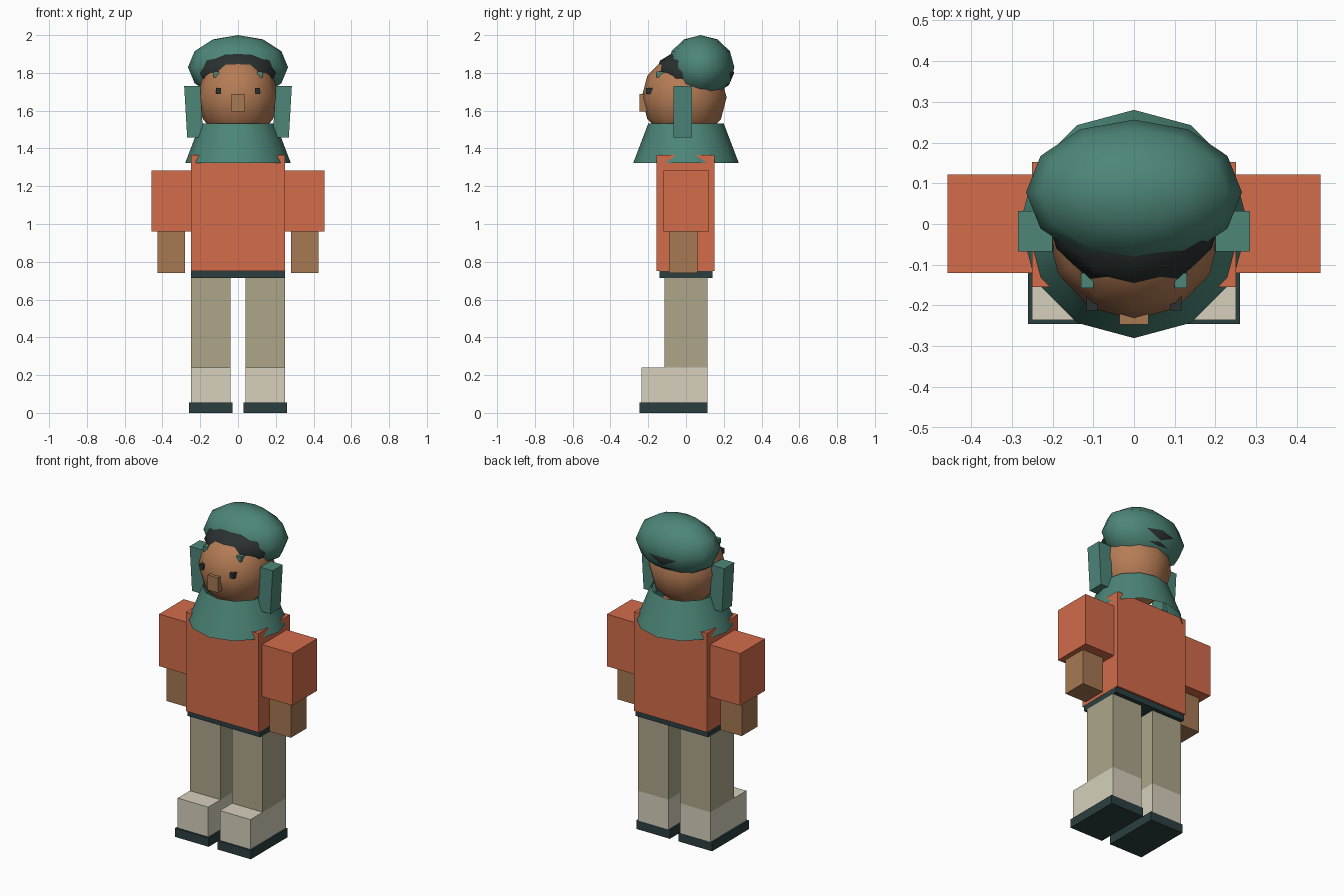
import bpy, bmesh, math

if "Cube" in bpy.data.objects:
    bpy.data.objects.remove(bpy.data.objects["Cube"])


def material(name, hex_code):
    rgb = [int(hex_code[i:i + 2], 16) / 255 for i in (0, 2, 4)]
    lin = [((c + 0.055) / 1.055) ** 2.4 for c in rgb]
    mat = bpy.data.materials.new(name)
    mat.diffuse_color = (*lin, 1)
    mat.use_nodes = True
    mat.node_tree.nodes["Principled BSDF"].inputs["Base Color"].default_value = mat.diffuse_color
    return mat


TEAL = material("teal_cloth", "4D8679")
DARK = material("dark_trim", "2B3F40")
HAIR = material("dark_hair", "2A3130")
ORANGE = material("orange_cloth", "D26C4A")
SKIN = material("skin", "B57C55")
HAND = material("hand_skin", "A67852")
KHAKI = material("khaki_cloth", "ADA68A")
CREAM = material("cream_leather", "D6D0BC")


def finish(name, bm, mat, smooth=False):
    bmesh.ops.recalc_face_normals(bm, faces=bm.faces)
    for f in bm.faces:
        f.smooth = smooth
    mesh = bpy.data.meshes.new(name)
    bm.to_mesh(mesh)
    bm.free()
    mesh.materials.append(mat)
    obj = bpy.data.objects.new(name, mesh)
    bpy.context.collection.objects.link(obj)
    return obj


def box(name, mat, xs, ys, zs, bottom_shift=0):
    """Box from min/max pairs; bottom_shift slides the bottom face along x."""
    bm = bmesh.new()
    bmesh.ops.create_cube(bm, size=1)
    for v in bm.verts:
        low = v.co.z < 0
        v.co = [r[0] if c < 0 else r[1] for c, r in zip(v.co, (xs, ys, zs))]
        if low:
            v.co.x += bottom_shift
    return finish(name, bm, mat)


def pair(name, mat, xs, ys, zs, bottom_shift=0):
    box("right_" + name, mat, xs, ys, zs, bottom_shift)
    box("left_" + name, mat, (-xs[1], -xs[0]), ys, zs, -bottom_shift)


def ball(name, mat, centre, radii):
    bm = bmesh.new()
    bmesh.ops.create_uvsphere(bm, u_segments=12, v_segments=6, radius=1)
    for v in bm.verts:
        v.co = [c + p * r for c, p, r in zip(centre, v.co, radii)]
    return finish(name, bm, mat, True)


# Shoes and legs
pair("sole", DARK, (0.03, 0.26), (-0.245, 0.115), (0, 0.055))
pair("shoe", CREAM, (0.04, 0.25), (-0.235, 0.115), (0.055, 0.24))
pair("leg", KHAKI, (0.04, 0.25), (-0.115, 0.115), (0.24, 0.715))

# Torso and belt
box("belt", DARK, (-0.249, 0.249), (-0.14, 0.14), (0.715, 0.752))
box("torso", ORANGE, (-0.25, 0.25), (-0.155, 0.152), (0.75, 1.365))

# Arms
pair("sleeve", ORANGE, (0.245, 0.458), (-0.12, 0.122), (0.96, 1.283))
pair("hand", HAND, (0.28, 0.427), (-0.09, 0.062), (0.74, 0.96))

# Flared neck scarf, open at both ends
bm = bmesh.new()
bmesh.ops.create_cone(bm, cap_ends=False, segments=12,
                      radius1=0.28, radius2=0.2, depth=0.21)
bmesh.ops.translate(bm, verts=bm.verts, vec=(0, 0, 1.427))
finish("neck_scarf", bm, TEAL, True)

# Head, hair and cap
ball("head", SKIN, (0, -0.01, 1.67), (0.215, 0.225, 0.23))
ball("hair", HAIR, (0, 0.045, 1.8), (0.22, 0.21, 0.13))
ball("cap", TEAL, (0, 0.078, 1.83), (0.265, 0.178, 0.17))

# Hanging side flaps
pair("side_flap", TEAL, (0.2, 0.285), (-0.067, 0.032), (1.457, 1.73), -0.016)

# Face
pair("eye", HAIR, (0.09, 0.117), (-0.212, -0.15), (1.688, 1.72))
pair("brow", TEAL, (0.1, 0.13), (-0.157, -0.12), (1.775, 1.808))
box("nose", HAND, (-0.035, 0.035), (-0.247, -0.18), (1.595, 1.688))
